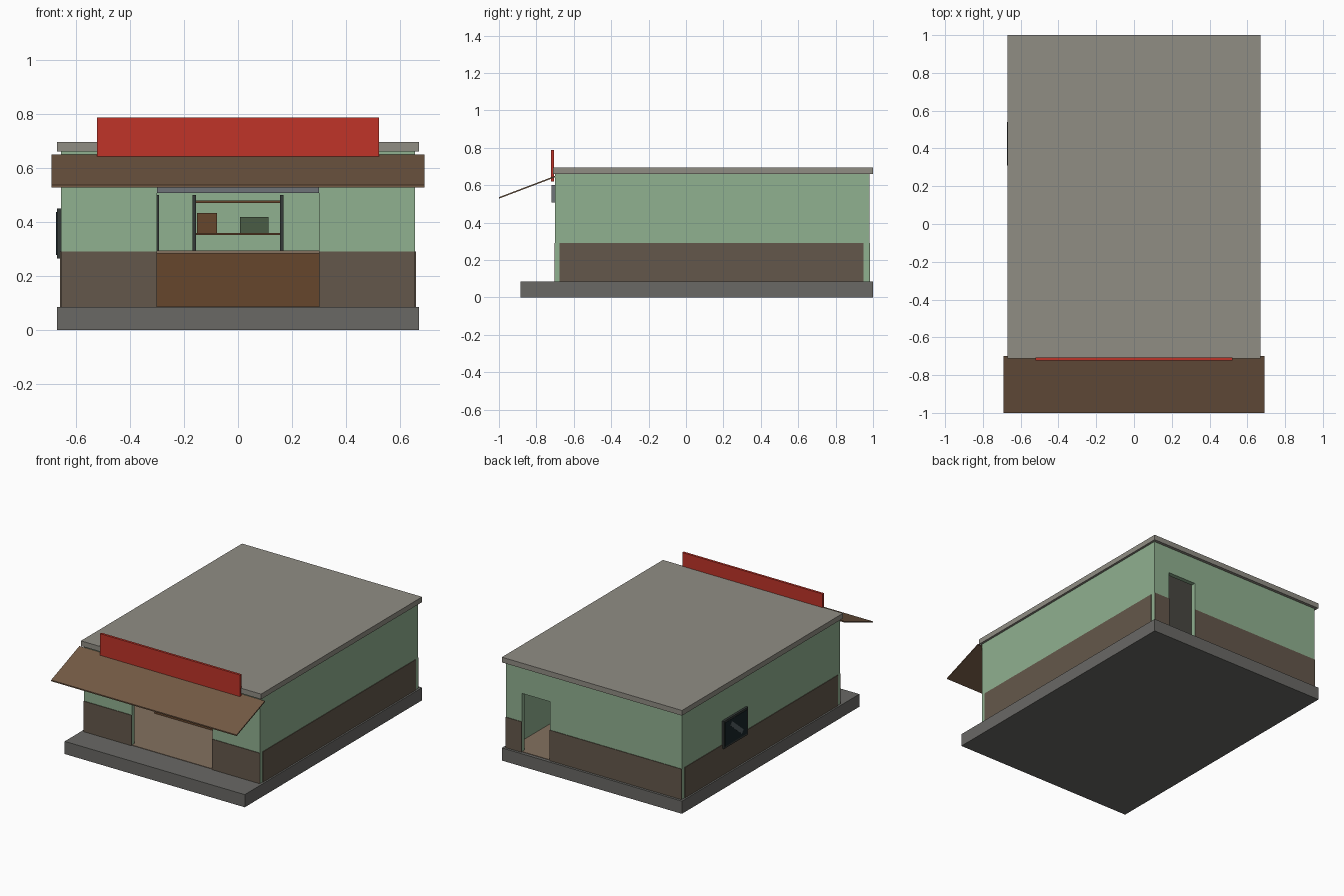
import bpy, bmesh, math
from mathutils import Vector

if "Cube" in bpy.data.objects:
    bpy.data.objects.remove(bpy.data.objects["Cube"])


def material(name, r, g, b):
    m = bpy.data.materials.new(name)
    m.diffuse_color = [(c / 255) ** 2.2 for c in (r, g, b)] + [1]
    m.use_nodes = True
    m.node_tree.nodes["Principled BSDF"].inputs["Base Color"].default_value = m.diffuse_color
    return m


GREEN = material("green_paint", 143, 175, 143)
BROWN = material("brown_paint", 100, 88, 76)
CONCRETE = material("concrete", 105, 104, 101)
ROOF = material("roof_grey", 143, 140, 131)
TAN = material("floor_tan", 130, 112, 95)
WOOD = material("wood", 102, 72, 48)
AWNING = material("awning_brown", 115, 90, 70)
RED = material("sign_red", 190, 55, 45)
STEEL = material("shutter_grey", 110, 115, 120)
DARK = material("dark_metal", 55, 60, 58)
GLASS = material("dark_glass", 30, 42, 46)
GLINT = material("glass_glint", 85, 95, 100)
CRATE = material("crate_green", 75, 92, 70)


def obj(name, verts, faces, mat):
    me = bpy.data.meshes.new(name)
    me.from_pydata(verts, [], faces)
    bm = bmesh.new()
    bm.from_mesh(me)
    bmesh.ops.recalc_face_normals(bm, faces=bm.faces)
    bm.to_mesh(me)
    bm.free()
    me.materials.append(mat)
    o = bpy.data.objects.new(name, me)
    bpy.context.collection.objects.link(o)
    return o


def box(name, x, y, z, mat):
    """Box from (min, max) ranges, with its origin at the centre."""
    c = Vector(((x[0] + x[1]) / 2, (y[0] + y[1]) / 2, (z[0] + z[1]) / 2))
    v = [Vector((a, b, d)) - c for a in x for b in y for d in z]
    f = [(0, 1, 3, 2), (4, 6, 7, 5), (0, 4, 5, 1), (2, 3, 7, 6), (0, 2, 6, 4), (1, 5, 7, 3)]
    o = obj(name, v, f, mat)
    o.location = c
    return o


BASE, TOP, T = 0.085, 0.66, 0.03     # slab top, wall top, wall thickness
W, Y0, Y1 = 0.655, -0.70, 0.98       # half width, front and back of walls
WAIN = (BASE, 0.29)                  # painted lower band

# slab, floor and roof
box("base_slab", (-0.67, 0.67), (-0.885, 1.0), (0, BASE), CONCRETE)
box("floor", (-W + T, W - T), (Y0 + 0.002, Y1 - 0.002), (BASE - 0.01, BASE + 0.003), TAN)
box("roof", (-0.67, 0.67), (-0.712, 1.0), (TOP, 0.695), ROOF)

# side walls with lower bands
for side, s in (("left", -1), ("right", 1)):
    box(side + "_wall", sorted((s * W, s * (W - T))), (Y0, Y1), (BASE, TOP), GREEN)
    box(side + "_wall_band", sorted((s * W, s * (W + 0.004))), (-0.675, 0.95), WAIN, BROWN)


def end_wall(name, y, band_y, gap, gap_top):
    """Wall with one opening: two panels, a lintel and the lower bands."""
    for part, x, bx in (("left", (-W + T, gap[0]), (-W, gap[0])),
                        ("right", (gap[1], W - T), (gap[1], W))):
        box(f"{name}_wall_{part}", x, y, (BASE, TOP), GREEN)
        box(f"{name}_band_{part}", bx, band_y, WAIN, BROWN)
    box(f"{name}_lintel", gap, y, (gap_top, TOP), GREEN)


end_wall("front", (Y0, Y0 + T), (Y0 - 0.004, Y0), (-0.30, 0.30), 0.52)
end_wall("back", (Y1 - T, Y1), (Y1, Y1 + 0.004), (0.325, 0.535), 0.48)

# rolled shutter housing above the front opening
box("shutter_housing", (-0.30, 0.30), (-0.72, -0.70), (0.507, 0.60), STEEL)

# sloped awning, extruded from its side profile
prof = [(-0.70, 0.642), (-0.70, 0.650), (-1.0, 0.536), (-1.0, 0.528)]
verts = [(x, y, z) for x in (-0.69, 0.69) for y, z in prof]
faces = [(0, 1, 2, 3), (4, 5, 6, 7)] + [(i, (i + 1) % 4, (i + 1) % 4 + 4, i + 4) for i in range(4)]
obj("awning", verts, faces, AWNING)

# blank sign board
box("sign_board", (-0.522, 0.522), (-0.722, -0.706), (0.62, 0.787), RED)

# side window with a diagonal glint
box("window_frame", (-0.67, -W), (0.297, 0.553), (0.265, 0.45), DARK)
box("window_glass", (-0.672, -0.66), (0.31, 0.54), (0.278, 0.437), GLASS)
glint = box("window_glint", (-0.6735, -0.671), (0.34, 0.50), (0.345, 0.375), GLINT)
glint.rotation_euler.x = math.radians(40)

# counter
box("counter", (-0.45, 0.45), (-0.245, -0.06), (BASE, 0.283), WOOD)
box("counter_top", (-0.46, 0.46), (-0.26, -0.05), (0.283, 0.295), TAN)


def rack(name, cx):
    """Shelving rack against the back wall."""
    for i, x in enumerate((cx - 0.162, cx + 0.162)):
        for j, y in enumerate((0.77, 0.93)):
            box(f"{name}_post_{i}{j}", (x - 0.006, x + 0.006), (y - 0.006, y + 0.006), (BASE, 0.50), DARK)
    for i, z in enumerate((0.12, 0.235, 0.355, 0.475)):
        box(f"{name}_shelf_{i}", (cx - 0.156, cx + 0.156), (0.77, 0.93), (z - 0.004, z + 0.004), WOOD)


rack("centre_rack", 0.0)
rack("left_rack", -0.46)

# goods on the shelf
box("brown_carton", (-0.152, -0.077), (0.80, 0.88), (0.359, 0.433), WOOD)
box("green_crate", (0.007, 0.112), (0.80, 0.90), (0.359, 0.418), CRATE)
